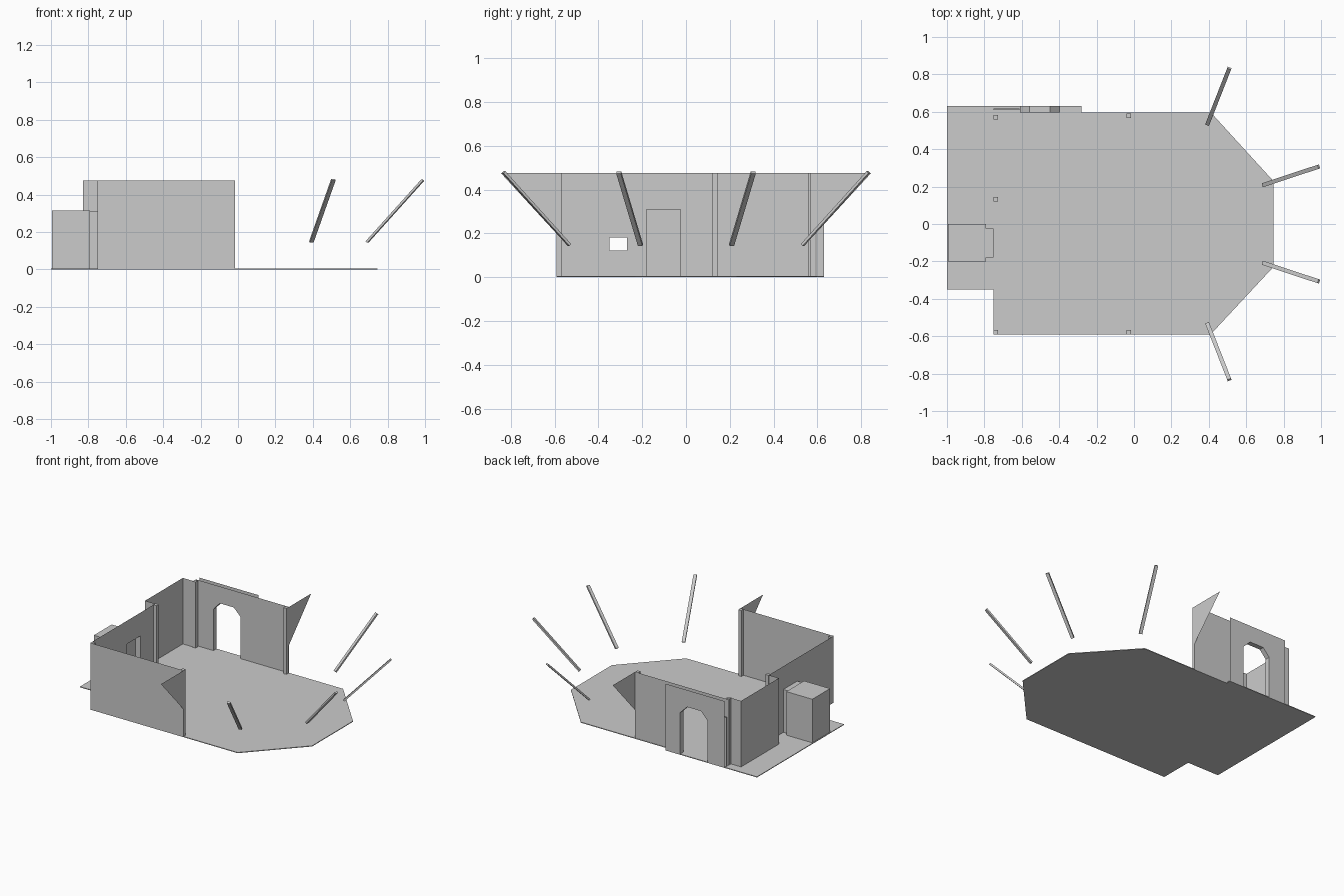
import bpy, bmesh
from mathutils import Vector, Matrix

if "Cube" in bpy.data.objects:
    bpy.data.objects.remove(bpy.data.objects["Cube"])

H = 0.475  # wall height


def make(name, polys):
    """Mesh object from a list of polygons (each a list of 3D points)."""
    bm = bmesh.new()
    for p in polys:
        bm.faces.new([bm.verts.new(v) for v in p])
    bmesh.ops.remove_doubles(bm, verts=bm.verts, dist=1e-5)
    me = bpy.data.meshes.new(name)
    bm.to_mesh(me)
    bm.free()
    ob = bpy.data.objects.new(name, me)
    bpy.context.collection.objects.link(ob)
    return ob


def box(name, lo, hi, matrix=Matrix()):
    bm = bmesh.new()
    bmesh.ops.create_cube(bm, size=1)
    lo, hi = Vector(lo), Vector(hi)
    for v in bm.verts:
        v.co = [(lo[i] + hi[i]) / 2 + v.co[i] * (hi[i] - lo[i]) for i in range(3)]
    bm.transform(matrix)
    me = bpy.data.meshes.new(name)
    bm.to_mesh(me)
    bm.free()
    ob = bpy.data.objects.new(name, me)
    bpy.context.collection.objects.link(ob)
    return ob


def at_y(y, pts):
    return [(a, y, z) for a, z in pts]


def at_x(x, pts):
    return [(x, a, z) for a, z in pts]


def rect(a0, a1, z0=0.0, z1=H):
    return [(a0, z0), (a1, z0), (a1, z1), (a0, z1)]


# Floor slab
outline = [(-1, -0.35), (-0.75, -0.35), (-0.75, -0.59), (0.41, -0.59), (0.745, -0.23),
           (0.745, 0.23), (0.41, 0.597), (-0.28, 0.597), (-0.28, 0.63), (-1, 0.63)]
floor = make("floor", [[(x, y, 0) for x, y in outline]])
bm = bmesh.new()
bm.from_mesh(floor.data)
top = bmesh.ops.extrude_face_region(bm, geom=bm.faces[:] , use_keep_orig=True)["geom"]
bmesh.ops.translate(bm, verts=[g for g in top if isinstance(g, bmesh.types.BMVert)], vec=(0, 0, 0.005))
bmesh.ops.recalc_face_normals(bm, faces=bm.faces)
bm.to_mesh(floor.data)
bm.free()

# Front wall
make("front_wall", [at_y(-0.59, rect(-0.75, -0.015))])

# Left wall with window and lift opening
make("left_wall", [at_x(-0.75, p) for p in (
    rect(-0.59, -0.35),
    rect(-0.35, -0.27, 0, 0.122), rect(-0.35, -0.27, 0.182, H),
    [(-0.27, 0), (-0.18, 0), (-0.18, 0.31), (-0.025, 0.31), (-0.025, 0),
     (0.14, 0), (0.14, H), (-0.27, H)])])

# Recessed alcove at the back left corner
make("alcove_walls", [at_y(0.14, rect(-0.83, -0.75)),
                      at_x(-0.83, rect(0.14, 0.565)),
                      at_y(0.565, rect(-0.83, -0.74))])

# Back wall: inner and outer skins around a chamfered doorway
arch = [(-0.61, 0), (-0.61, 0.30), (-0.56, 0.355), (-0.45, 0.355), (-0.395, 0.30), (-0.395, 0)]


def doorway_skin(x0, x1):
    return [(x0, 0)] + arch + [(x1, 0), (x1, H), (x0, H)]


make("back_wall_inner", [at_y(0.595, doorway_skin(-0.75, -0.015))])
make("back_wall_outer", [at_y(0.63, doorway_skin(-0.745, -0.28))])
make("doorway_reveal", [[(a[0], 0.595, a[1]), (b[0], 0.595, b[1]), (b[0], 0.63, b[1]), (a[0], 0.63, a[1])]
                        for a, b in zip(arch, arch[1:])])
box("sliding_door", (-0.75, 0.61, 0.005), (-0.612, 0.618, 0.355))

# Corner posts
for i, (x, y) in enumerate([(-0.0275, -0.579), (-0.0275, 0.579), (-0.738, -0.579),
                            (-0.738, 0.132), (-0.738, 0.572)]):
    box(f"post_{i + 1}", (x - 0.012, y - 0.012, 0), (x + 0.012, y + 0.012, H))

# Lift cabin and its entrance lining
box("lift_cabin", (-0.995, -0.2, 0.002), (-0.79, 0, 0.315))
lining = [(-0.18, 0.005), (-0.18, 0.31), (-0.025, 0.31), (-0.025, 0.005)]
make("lift_lining", [[(-0.79, *a), (-0.79, *b), (-0.75, *b), (-0.75, *a)]
                     for a, b in zip(lining, lining[1:])])

# Flared triangular wings and slanted roof struts, mirrored front to back
for s, side in ((-1, "front"), (1, "back")):
    y0 = 0.592 * s
    make(f"{side}_wing", [at_x(-0.015, [(y0, 0.20), (0.845 * s, H), (y0, H)])])
    for n, a, b in (("inner", (0.69, 0.208, 0.147), (0.988, 0.307, 0.478)),
                    ("outer", (0.392, 0.532, 0.147), (0.51, 0.833, 0.48))):
        a, b = Vector((a[0], a[1] * s, a[2])), Vector((b[0], b[1] * s, b[2]))
        d = (b - a).normalized()
        side_dir = Vector((0, 0, 1)).cross(d).normalized()
        m = Matrix((side_dir, d.cross(side_dir), d)).transposed().to_4x4()
        m.translation = a
        box(f"{side}_{n}_strut", (-0.011, -0.006, 0), (0.011, 0.006, (b - a).length), m)
